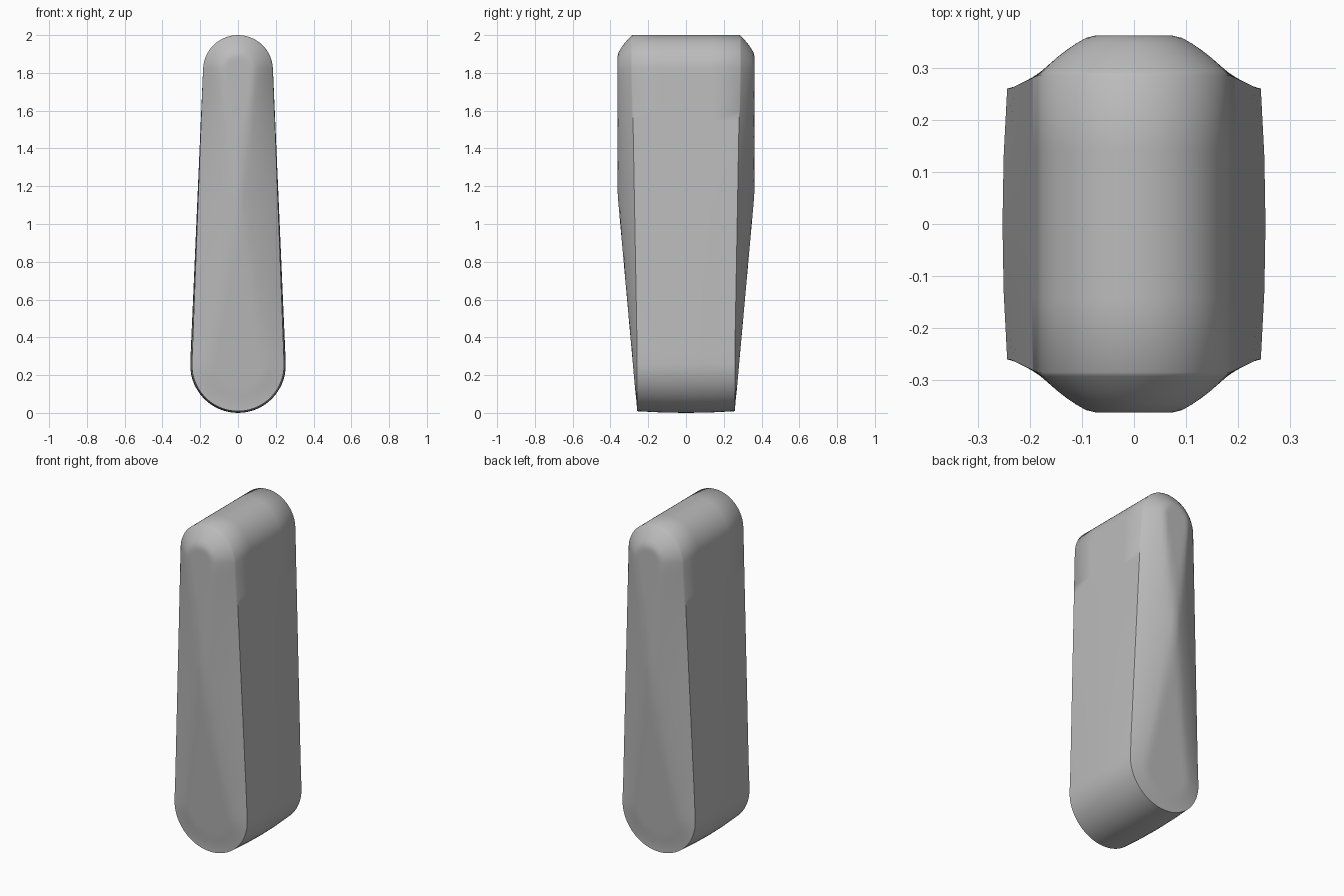
import bpy, bmesh, math

if "Cube" in bpy.data.objects:
    bpy.data.objects.remove(bpy.data.objects["Cube"], do_unlink=True)

LOW_Z, LOW_R = 0.253, 0.253
TOP_Z, TOP_R = 1.815, 0.185
LEAN = math.asin((LOW_R - TOP_R) / (TOP_Z - LOW_Z))
ARC, SIDE = 28, 28


def mix(a, b, f):
    return a + (b - a) * max(0.0, min(1.0, f))


# Tapered capsule outline: (height along the spine, direction from the spine)
outline = []
for i in range(ARC):
    outline.append((TOP_Z, LEAN + (math.pi - 2 * LEAN) * i / ARC))
for i in range(SIDE):
    outline.append((mix(TOP_Z, LOW_Z, i / SIDE), math.pi - LEAN))
for i in range(ARC):
    outline.append((LOW_Z, math.pi - LEAN + (math.pi + 2 * LEAN) * i / ARC))
for i in range(SIDE):
    outline.append((mix(LOW_Z, TOP_Z, i / SIDE), LEAN))


def rim(z):
    return mix(0.26, 0.285, (z - 0.4) / 1.4)


def end_depth(z, t):
    """Depth of the bulging end; t runs from the spine to the rim."""
    crest = min(0.362, 0.258 + 0.09 * z)
    if z > 1.15:
        plateau = mix(0, 0.45, (z - 1.15) / 0.65)
    else:
        plateau = mix(0, 0.6, (1.15 - z) / 0.9)
    s = min(1.0, (1 - t) / (1 - plateau))
    return rim(z) + (crest - rim(z)) * s * (1.4 - 0.4 * s)


def ring(bm, t, side, along=1.0):
    """One closed loop; along shrinks the depth for loops on the side wall."""
    verts = []
    for spine, angle in outline:
        f = (spine - LOW_Z) / (TOP_Z - LOW_Z)
        pinch = 0.009 * (1 - f) * along ** 2
        r = (mix(LOW_R, TOP_R, f) - pinch) * t
        z = spine + r * math.sin(angle)
        y = side * along * end_depth(z, t)
        verts.append(bm.verts.new((r * math.cos(angle), y, z)))
    return verts


# Loops run from the front spine over the rim and wall to the back spine
bm = bmesh.new()
steps = [0, 0.15, 0.3, 0.4, 0.5, 0.6, 0.7, 0.8, 0.9, 0.96, 1]
rings = [ring(bm, t, -1) for t in steps]
rings += [ring(bm, 1, s, a) for s, a in ((-1, 0.5), (1, 0), (1, 0.5))]
rings += [ring(bm, t, 1) for t in reversed(steps)]
for a, b in zip(rings, rings[1:]):
    for i in range(len(a)):
        j = (i + 1) % len(a)
        bm.faces.new((a[i], a[j], b[j], b[i]))
bmesh.ops.remove_doubles(bm, verts=bm.verts, dist=0.0002)
bmesh.ops.recalc_face_normals(bm, faces=bm.faces)

mesh = bpy.data.meshes.new("tapered_body")
bm.to_mesh(mesh)
bm.free()
body = bpy.data.objects.new("tapered_body", mesh)
bpy.context.collection.objects.link(body)

# Plain grey material
grey = bpy.data.materials.new("plain_grey")
grey.use_nodes = True
color = (0.5, 0.5, 0.5, 1)
grey.diffuse_color = color
grey.node_tree.nodes["Principled BSDF"].inputs["Base Color"].default_value = color
mesh.materials.append(grey)

bpy.ops.object.select_all(action="DESELECT")
body.select_set(True)
bpy.context.view_layer.objects.active = body
bpy.ops.object.shade_smooth_by_angle(angle=math.radians(50))
